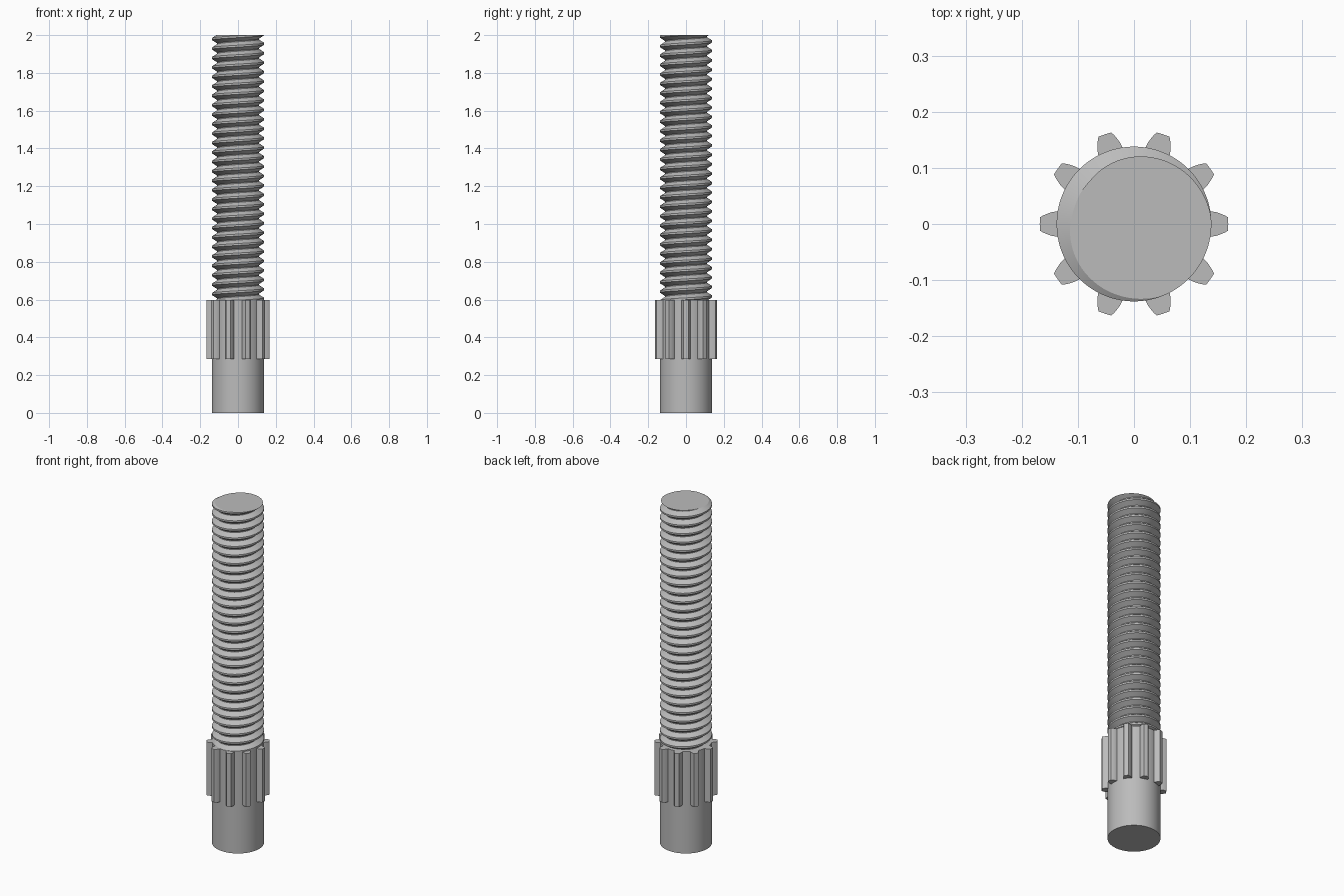
import bpy, bmesh
from math import pi, sin, cos, radians, asin

cube = bpy.data.objects.get("Cube")
if cube:
    bpy.data.objects.remove(cube, do_unlink=True)

RADIUS, ROOT, PITCH = 0.138, 0.110, 0.05
GEAR_LOW, GEAR_TOP, TOP = 0.285, 0.597, 2.0
SEGS = 72
CREST_ANGLE = radians(-30)  # where the crest meets the top face

steel = bpy.data.materials.new("grey steel")
steel.use_nodes = True
steel.diffuse_color = (0.5, 0.5, 0.5, 1)
steel.node_tree.nodes["Principled BSDF"].inputs["Base Color"].default_value = (0.5, 0.5, 0.5, 1)


def finish(bm, name):
    bmesh.ops.recalc_face_normals(bm, faces=bm.faces)
    mesh = bpy.data.meshes.new(name)
    bm.to_mesh(mesh)
    bm.free()
    mesh.materials.append(steel)
    obj = bpy.data.objects.new(name, mesh)
    bpy.context.collection.objects.link(obj)
    bpy.ops.object.select_all(action='DESELECT')
    obj.select_set(True)
    bpy.context.view_layer.objects.active = obj
    bpy.ops.object.shade_smooth_by_angle(angle=radians(30))
    return obj


def extrude_outline(bm, points, low, high):
    face = bm.faces.new([bm.verts.new((x, y, low)) for x, y in points])
    extruded = bmesh.ops.extrude_face_region(bm, geom=[face], use_keep_orig=True)
    moved = [v for v in extruded["geom"] if isinstance(v, bmesh.types.BMVert)]
    bmesh.ops.translate(bm, verts=moved, vec=(0, 0, high - low))


# Plain shaft, running up through the gear
bm = bmesh.new()
ring = [(RADIUS * cos(2 * pi * i / SEGS), RADIUS * sin(2 * pi * i / SEGS)) for i in range(SEGS)]
extrude_outline(bm, ring, 0, GEAR_TOP)
finish(bm, "shaft")

# Ten gear teeth with curved flanks: (radius, half width)
flank = [(0.13, 0.023), (0.14, 0.0225), (0.148, 0.021), (0.155, 0.0185), (0.162, 0.0155), (0.168, 0.012)]
bm = bmesh.new()
for k in range(10):
    turn = 2 * pi * k / 10
    side = [(r, asin(w / r)) for r, w in flank]
    outline = [(r, -a) for r, a in side] + [(flank[-1][0], 0)] + [(r, a) for r, a in reversed(side)]
    extrude_outline(bm, [(r * cos(turn + a), r * sin(turn + a)) for r, a in outline], GEAR_LOW, GEAR_TOP)
finish(bm, "gear_teeth")

# Thread cross-section over one pitch: (fraction of pitch, radius)
FLAT = 0.10
profile = [(-FLAT, RADIUS), (FLAT, RADIUS), (0.46, ROOT), (0.54, ROOT)]


def thread_radius(z, angle):
    phase = ((z - TOP) / PITCH - (angle - CREST_ANGLE) / (2 * pi)) % 1.0
    distance = min(phase, 1 - phase)
    t = min(max((distance - FLAT) / (0.46 - FLAT), 0), 1)
    return RADIUS + (ROOT - RADIUS) * t


# Helical thread, trimmed flat at both ends
bm = bmesh.new()
turns = int((TOP - GEAR_TOP) / PITCH) + 3
columns, top_ring = [], []
for i in range(SEGS + 1):
    angle = 2 * pi * i / SEGS
    column = []
    for k in range(-turns, 3):
        for fraction, radius in profile:
            z = TOP + PITCH * (k + fraction + (angle - CREST_ANGLE) / (2 * pi))
            trimmed = min(max(z, GEAR_TOP), TOP)
            r = radius if z == trimmed else thread_radius(trimmed, angle)
            column.append(bm.verts.new((r * cos(angle), r * sin(angle), trimmed)))
    columns.append(column)
for a, b in zip(columns, columns[1:]):
    for j in range(len(a) - 1):
        bm.faces.new((a[j], b[j], b[j + 1], a[j + 1]))
# End cap
bm.faces.new([column[-1] for column in columns[:-1]])
bmesh.ops.remove_doubles(bm, verts=bm.verts, dist=0.00002)
bmesh.ops.dissolve_degenerate(bm, edges=bm.edges, dist=0.00001)
finish(bm, "threaded_rod")
